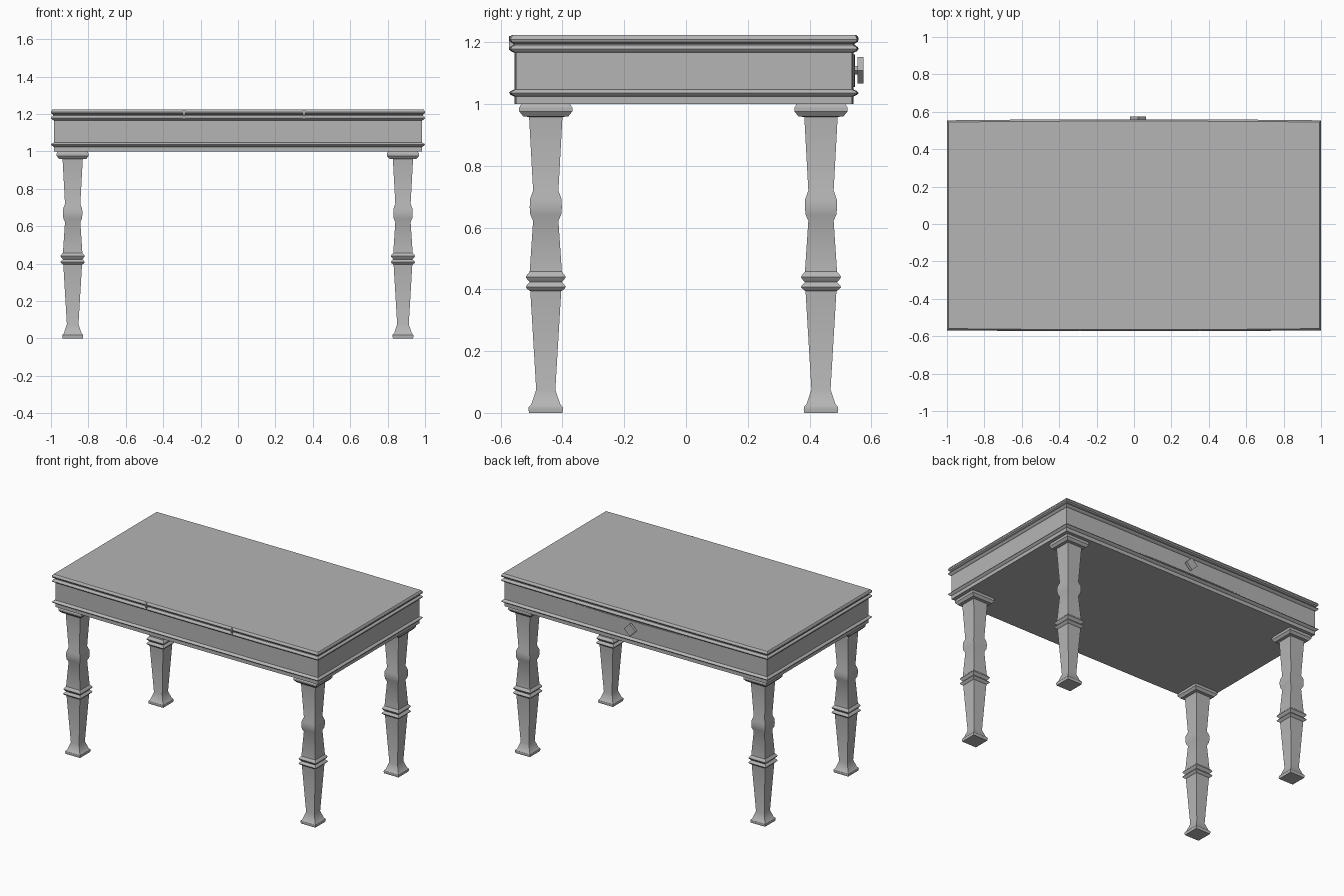
import bpy, bmesh, math
from mathutils import Matrix

if "Cube" in bpy.data.objects:
    bpy.data.objects.remove(bpy.data.objects["Cube"])

CY = -0.007  # table body sits slightly forward; the knob fills the rest

grey = bpy.data.materials.new("dark_grey")
grey.diffuse_color = (0.46, 0.46, 0.46, 1)
grey.use_nodes = True
grey.node_tree.nodes["Principled BSDF"].inputs["Base Color"].default_value = grey.diffuse_color


def finish(name, bm):
    bmesh.ops.recalc_face_normals(bm, faces=bm.faces)
    me = bpy.data.meshes.new(name)
    bm.to_mesh(me)
    bm.free()
    me.materials.append(grey)
    ob = bpy.data.objects.new(name, me)
    bpy.context.collection.objects.link(ob)
    return ob


def loft(name, rings):
    """Stack closed outlines into a solid with end caps."""
    bm = bmesh.new()
    loops = [[bm.verts.new(p) for p in r] for r in rings]
    n = len(loops[0])
    for a, b in zip(loops, loops[1:]):
        for i in range(n):
            j = (i + 1) % n
            bm.faces.new((a[i], a[j], b[j], b[i]))
    bm.faces.new(loops[0][::-1])
    bm.faces.new(loops[-1])
    return finish(name, bm)


def slab_outline(z, out):
    """Rectangle whose long sides bow out very slightly."""
    hx, hy = 0.985 + out, 0.549 + 1.15 * out
    front = [(-hx, -hy + 0.005), (-0.57, -hy + 0.001), (0, -hy), (0.57, -hy + 0.001), (hx, -hy + 0.005)]
    back = [(-x, -y) for x, y in front]
    return [(x, y + CY, z) for x, y in front + back]


# Apron with its lower moulding, and the top with two edge mouldings
slab = [(1.0, 0), (1.024, 0), (1.03, 0.010), (1.036, 0.015), (1.042, 0.010), (1.047, 0),
        (1.166, 0), (1.171, 0.010), (1.178, 0.015), (1.185, 0.012), (1.191, 0.003),
        (1.195, 0.003), (1.201, 0.012), (1.209, 0.015), (1.217, 0.013), (1.224, 0.007)]
loft("table_top_and_apron", [slab_outline(z, o) for z, o in slab])

# Square turned-style legs: (height, half width)
leg = [(0, 0.054), (0.012, 0.056), (0.019, 0.055), (0.028, 0.047), (0.075, 0.031), (0.394, 0.050),
       (0.401, 0.060), (0.408, 0.065), (0.415, 0.060), (0.423, 0.052),
       (0.432, 0.060), (0.440, 0.065), (0.448, 0.060), (0.457, 0.052),
       (0.622, 0.041), (0.642, 0.050), (0.665, 0.052), (0.692, 0.051), (0.72, 0.041),
       (0.958, 0.054), (0.960, 0.073), (0.976, 0.086), (0.988, 0.086), (1.001, 0.078)]
for side, x in (("left", -0.884), ("right", 0.882)):
    for end, y in (("front", -0.447), ("back", 0.444)):
        loft(f"{end}_{side}_leg",
             [[(x + sx * w, y + CY + sy * w, z) for sx, sy in ((-1, -1), (1, -1), (1, 1), (-1, 1))]
              for z, w in leg])

# Thin bowed drawer front on the back side, fading into the apron at its ends
drawer = [(-0.43, 0.50), (0.47, 0.50), (0.47, 0.541), (0.25, 0.5455), (0.02, 0.547), (-0.21, 0.5455), (-0.43, 0.541)]
loft("drawer_front", [[(x, y, z) for x, y in drawer] for z in (1.055, 1.16)])

# Diamond-shaped knob plate and its stem
for name, r, y0, y1 in (("knob_stem", 0.014, 0.53, 0.558), ("knob", 0.043, 0.556, 0.574)):
    bm = bmesh.new()
    m = Matrix.Translation((0.021, (y0 + y1) / 2, 1.109)) @ Matrix.Rotation(math.pi / 2, 4, 'X')
    bmesh.ops.create_cone(bm, cap_ends=True, segments=4, radius1=r, radius2=r, depth=y1 - y0, matrix=m)
    finish(name, bm)

# Small hinges on the front edge mouldings
for side, x in (("left", -0.289), ("right", 0.353)):
    outline = [(x - 0.005, -0.573), (x + 0.005, -0.573), (x + 0.005, -0.55), (x - 0.005, -0.55)]
    loft(f"{side}_hinge", [[(px, py, z) for px, py in outline] for z in (1.174, 1.22)])

# Soften the mouldings while keeping the corners crisp
bpy.ops.object.select_all(action='SELECT')
bpy.context.view_layer.objects.active = bpy.context.selected_objects[0]
bpy.ops.object.shade_smooth_by_angle(angle=math.radians(30))
